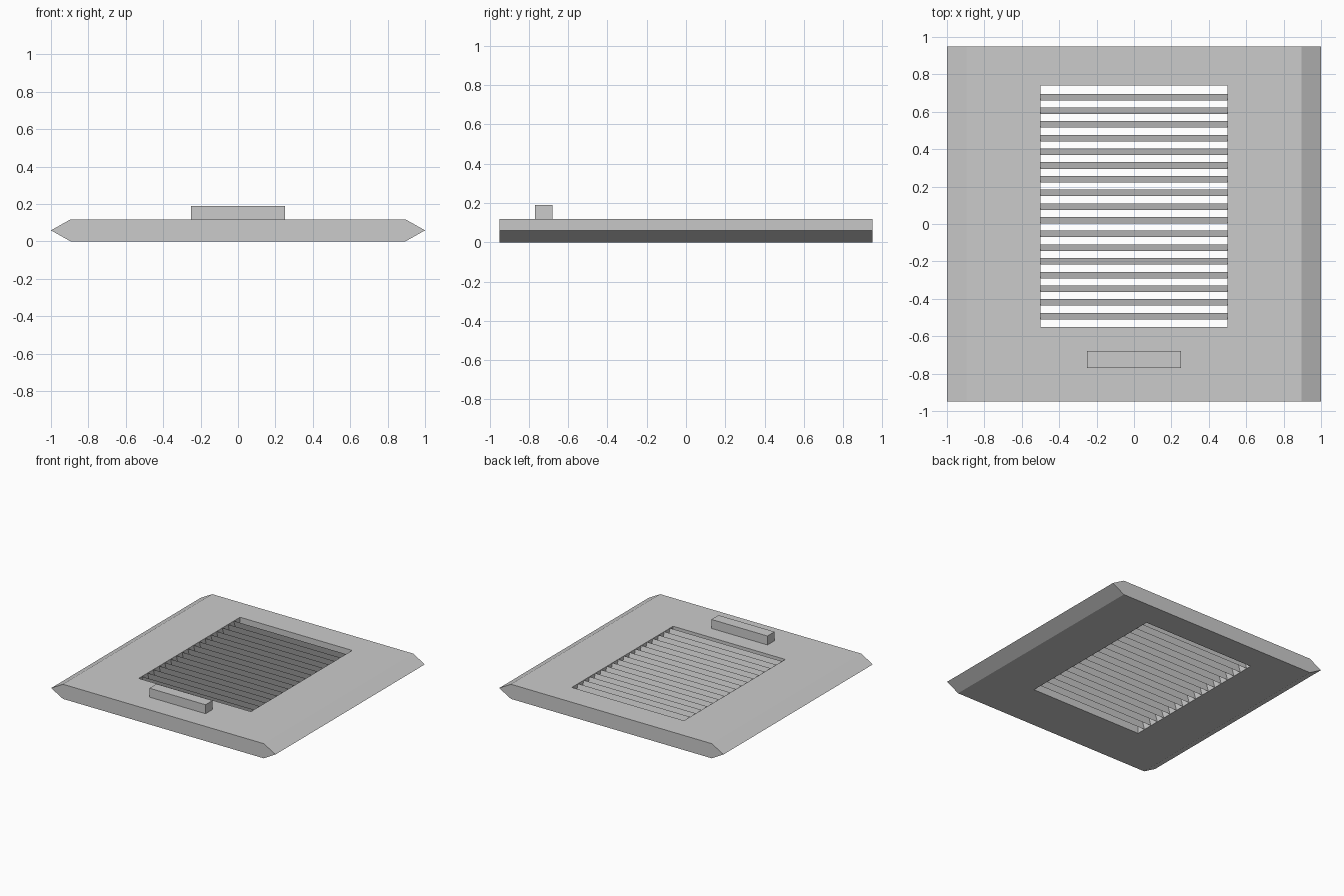
import bpy, bmesh

cube = bpy.data.objects.get("Cube")
if cube:
    bpy.data.objects.remove(cube)

grey = bpy.data.materials.new("light_grey")
grey.use_nodes = True
colour = (0.6, 0.6, 0.6, 1)
grey.diffuse_color = colour
grey.node_tree.nodes["Principled BSDF"].inputs["Base Color"].default_value = colour

TOP = 0.118


def finish(name, bm):
    bmesh.ops.recalc_face_normals(bm, faces=bm.faces)
    mesh = bpy.data.meshes.new(name)
    bm.to_mesh(mesh)
    bm.free()
    mesh.materials.append(grey)
    obj = bpy.data.objects.new(name, mesh)
    bpy.context.collection.objects.link(obj)
    return obj


def box(name, x, y, z):
    """Box spanning the given (low, high) ranges."""
    bm = bmesh.new()
    bmesh.ops.create_cube(bm, size=1)
    for v in bm.verts:
        v.co = [r[0] if c < 0 else r[1] for c, r in zip(v.co, (x, y, z))]
    return finish(name, bm)


# Plate: hexagonal profile with pointed sides, extruded front to back
bm = bmesh.new()
half = [(0.895, 0), (1, TOP / 2), (0.895, TOP)]
outline = half + [(-x, z) for x, z in reversed(half)]
face = bm.faces.new([bm.verts.new((x, -0.95, z)) for x, z in outline])
swept = bmesh.ops.extrude_face_region(bm, geom=[face])["geom"]
moved = [g for g in swept if isinstance(g, bmesh.types.BMVert)]
bmesh.ops.translate(bm, verts=moved, vec=(0, 1.9, 0))
plate = finish("vent_plate", bm)

# Rectangular opening cut through the plate
cutter = box("opening_cutter", (-0.5, 0.5), (-0.55, 0.74), (-0.1, 0.3))
cutter.hide_render = True
cut = plate.modifiers.new("opening", "BOOLEAN")
cut.operation = "DIFFERENCE"
cut.solver = "EXACT"
cut.object = cutter
bpy.context.view_layer.objects.active = plate
plate.select_set(True)
bpy.ops.object.modifier_apply(modifier=cut.name)
bpy.data.objects.remove(cutter)

# Thin slats leaning towards the front
bm = bmesh.new()
for i in range(17):
    y = -0.51 + i * 0.0732
    corners = [(-0.5, y, TOP), (0.5, y, TOP), (0.5, y + 0.035, 0), (-0.5, y + 0.035, 0)]
    bm.faces.new([bm.verts.new(c) for c in corners])
finish("slats", bm)

# Raised grip at the front
box("grip", (-0.25, 0.25), (-0.77, -0.68), (TOP, 0.19))
